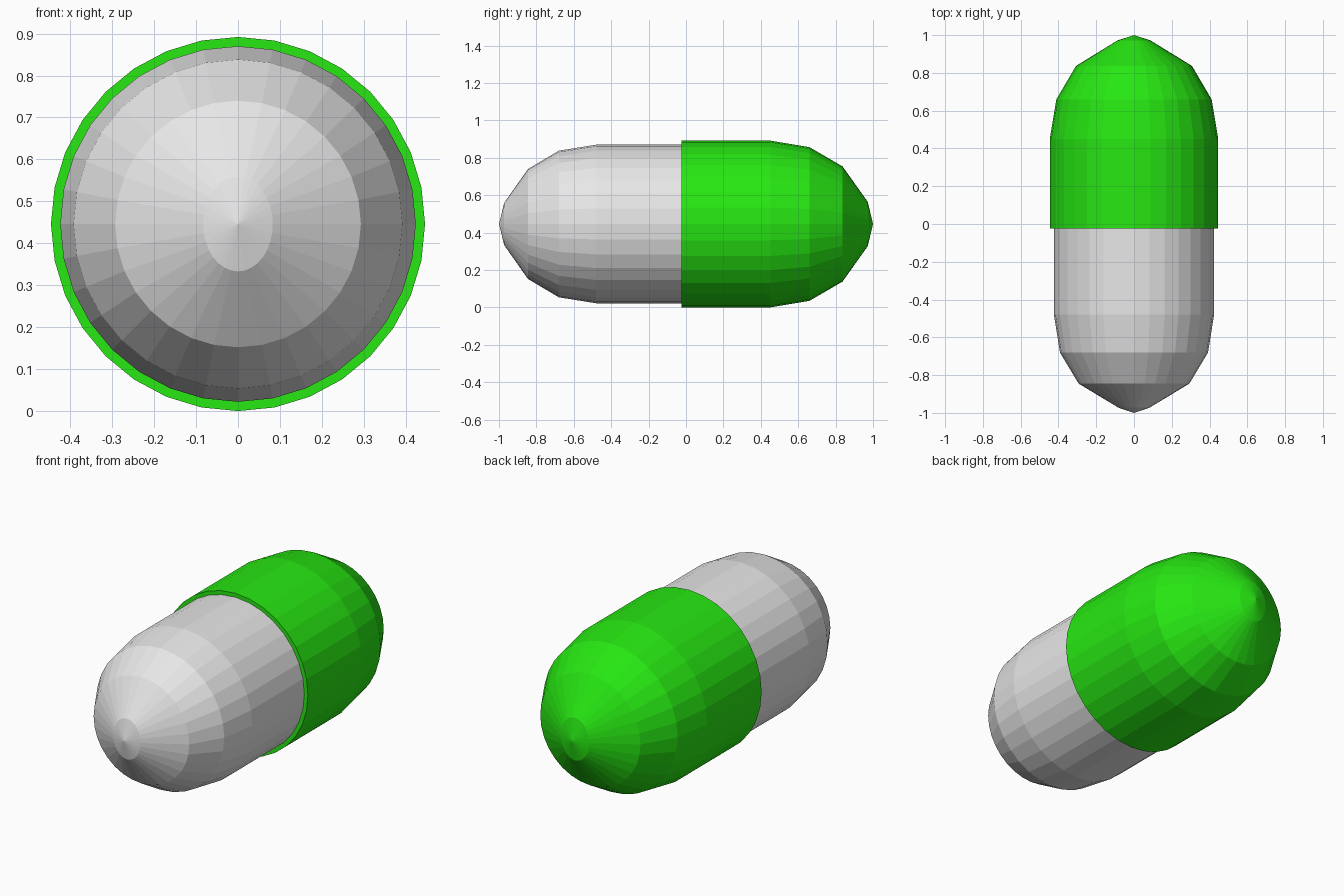
import bpy
import bmesh
import math

cube = bpy.data.objects.get("Cube")
if cube:
    bpy.data.objects.remove(cube, do_unlink=True)

SIDES = 32
CENTRE_Z = 0.446


def make_material(name, colour):
    mat = bpy.data.materials.new(name)
    mat.use_nodes = True
    mat.diffuse_color = colour
    mat.node_tree.nodes["Principled BSDF"].inputs["Base Color"].default_value = colour
    return mat


def capsule_half(name, mat, rings, tip_y):
    """Closed shell from (y, x radius, z radius) rings, flat at the first, pointed at the last."""
    bm = bmesh.new()
    loops = []
    for y, rx, rz in rings:
        angles = [math.tau * i / SIDES for i in range(SIDES)]
        loops.append([bm.verts.new((rx * math.sin(a), y, CENTRE_Z + rz * math.cos(a)))
                      for a in angles])
    tip = bm.verts.new((0, tip_y, CENTRE_Z))
    for i in range(SIDES):
        j = (i + 1) % SIDES
        for low, high in zip(loops, loops[1:]):
            bm.faces.new((low[i], low[j], high[j], high[i]))
        bm.faces.new((loops[-1][i], loops[-1][j], tip))
    bm.faces.new(loops[0])
    bmesh.ops.recalc_face_normals(bm, faces=bm.faces)
    mesh = bpy.data.meshes.new(name)
    bm.to_mesh(mesh)
    bm.free()
    mesh.materials.append(mat)
    obj = bpy.data.objects.new(name, mesh)
    bpy.context.collection.objects.link(obj)
    return obj


grey = make_material("light grey", (0.8, 0.8, 0.8, 1))
green = make_material("bright green", (0.02, 0.8, 0.006, 1))

# Narrow front half, tucked slightly into the cap
capsule_half("capsule_body", grey, [
    (0.0, 0.424, 0.424), (-0.48, 0.424, 0.424), (-0.68, 0.392, 0.392),
    (-0.845, 0.293, 0.294), (-0.972, 0.083, 0.113)], -1.0)

# Wider back half with a flat rim
capsule_half("capsule_cap", green, [
    (-0.025, 0.446, 0.446), (0.45, 0.446, 0.446), (0.66, 0.411, 0.411),
    (0.837, 0.307, 0.308), (0.972, 0.087, 0.118)], 1.0)
